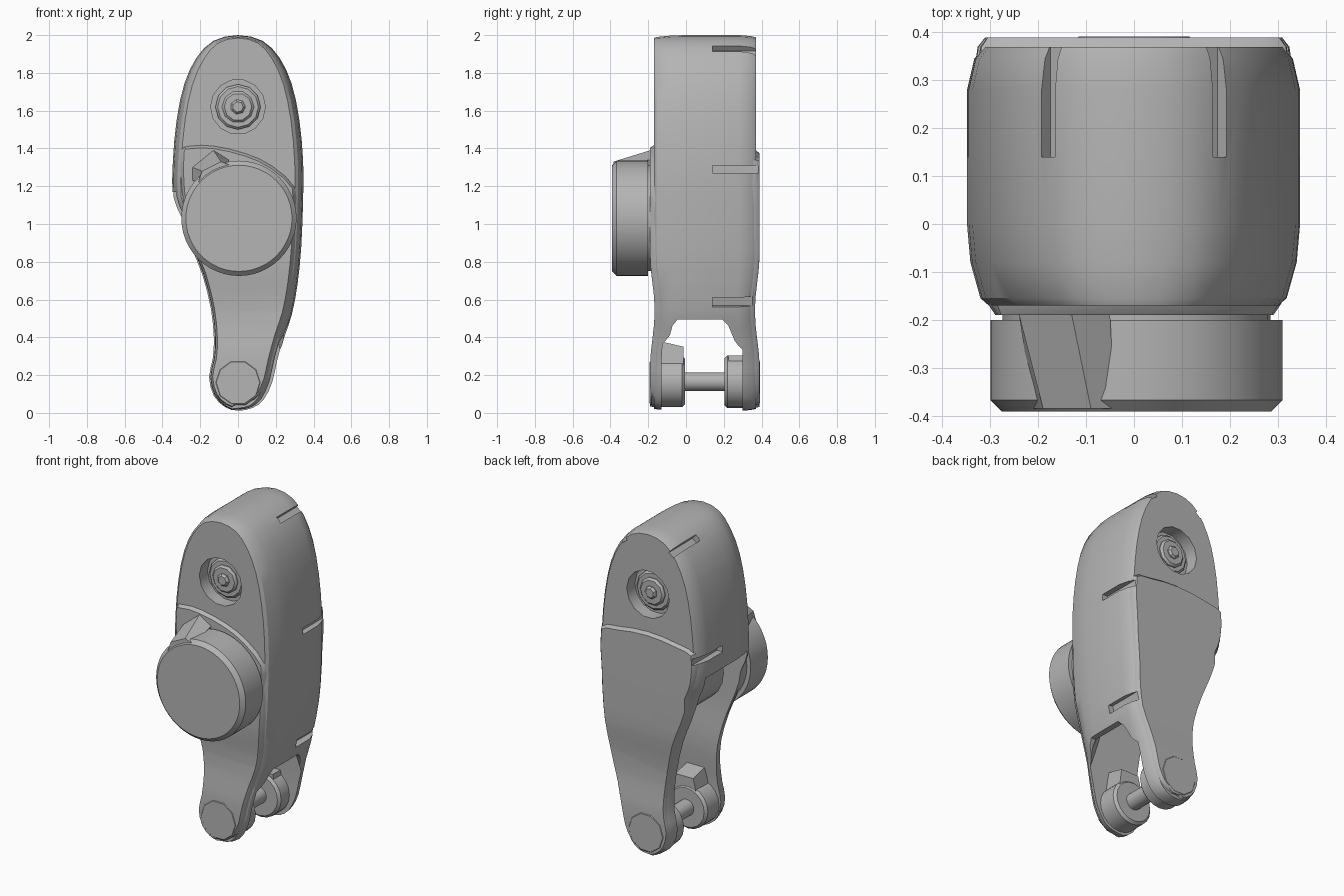
import bpy, bmesh, math
from mathutils import Vector

cube = bpy.data.objects.get("Cube")
if cube:
    bpy.data.objects.remove(cube, do_unlink=True)

grey = bpy.data.materials.new("plain_grey")
COLOR = (0.46, 0.46, 0.46, 1)
grey.use_nodes = True
grey.diffuse_color = COLOR
grey.node_tree.nodes["Principled BSDF"].inputs["Base Color"].default_value = COLOR


# Helpers: outlines lie in the x-z plane and are lofted along y
def circle(x, z, r, n=32):
    return [Vector((x + r * math.cos(math.tau * i / n), z + r * math.sin(math.tau * i / n)))
            for i in range(n)]


def rounded(points):
    """Smooth a closed outline by adding a curved midpoint to each edge."""
    p = [Vector(q) for q in points]
    n = len(p)
    out = []
    for i in range(n):
        out.append(p[i])
        out.append((9 * (p[i] + p[(i + 1) % n]) - p[i - 1] - p[(i + 2) % n]) / 16)
    return out


def inset(points, d, upright=1.0):
    """Move a counter-clockwise outline inwards by d, less along the sharp open side."""
    n = len(points)
    out = []
    for i, p in enumerate(points):
        t = (points[(i + 1) % n] - points[i - 1]).normalized()
        tight = .4 if p.x < 0 and p.y < 1 else 1
        out.append(p + Vector((-t.y, t.x * upright)) * d * tight)
    return out


def loft(name, sections):
    """Skin outlines given as (y, points) and cap both ends."""
    bm = bmesh.new()
    rings = [[bm.verts.new((p[0], y, p[1])) for p in pts] for y, pts in sections]
    n = len(rings[0])
    for a, b in zip(rings, rings[1:]):
        for i in range(n):
            j = (i + 1) % n
            bm.faces.new((a[i], a[j], b[j], b[i]))
    bm.faces.new(rings[0])
    bm.faces.new(rings[-1])
    bmesh.ops.recalc_face_normals(bm, faces=bm.faces[:])
    mesh = bpy.data.meshes.new(name)
    bm.to_mesh(mesh)
    bm.free()
    mesh.materials.append(grey)
    obj = bpy.data.objects.new(name, mesh)
    bpy.context.collection.objects.link(obj)
    return obj


def prism(name, points, y0, y1):
    return loft(name, [(y0, points), (y1, points)])


def disc(name, x, z, r, y0, y1, bevel=0.0, n=32):
    """Cylinder along y; the bevel is on the y0 end."""
    sections = [(y0, circle(x, z, r - bevel, n)), (y1, circle(x, z, r, n))]
    if bevel:
        step = bevel * (1 if y1 > y0 else -1)
        sections.insert(1, (y0 + step, circle(x, z, r, n)))
    return loft(name, sections)


def cut(obj, cutters):
    for c in cutters:
        c.hide_render = True
        m = obj.modifiers.new("cut", 'BOOLEAN')
        m.operation = 'DIFFERENCE'
        m.solver = 'EXACT'
        m.object = c
    bpy.context.view_layer.update()
    graph = bpy.context.evaluated_depsgraph_get()
    mesh = bpy.data.meshes.new_from_object(obj.evaluated_get(graph))
    obj.modifiers.clear()
    obj.data = mesh
    for c in cutters:
        bpy.data.objects.remove(c, do_unlink=True)


def pinch(obj, low=.24, high=.84, depth=.024, steps=8):
    """Hollow the outer faces of the fork legs slightly towards the middle."""
    bm = bmesh.new()
    bm.from_mesh(obj.data)
    for i in range(steps + 1):
        z = low + (high - low) * i / steps
        bmesh.ops.bisect_plane(bm, geom=bm.verts[:] + bm.edges[:] + bm.faces[:],
                               plane_co=(0, 0, z), plane_no=(0, 0, 1))
    for v in bm.verts:
        if low < v.co.z < high:
            off = v.co.y - .1
            weight = min(max((abs(off) - .16) / .1, 0), 1)
            bump = math.sin(math.pi * (v.co.z - low) / (high - low)) ** 2
            v.co.y -= math.copysign(depth * weight * bump, off)
    bm.to_mesh(obj.data)
    bm.free()


# Arm silhouette, counter-clockwise from the lower left
lower = [(-.305, 1.04), (-.25, .88), (-.19, .73), (-.145, .55), (-.13, .4), (-.135, .29),
         (-.155, .19), (-.13, .09), (-.07, .03), (0, .01), (.08, .025), (.14, .07),
         (.185, .16), (.21, .27), (.245, .4), (.285, .52), (.315, .68), (.335, .88)]
upper = [(.345, 1.14), (.345, 1.33), (.325, 1.55), (.285, 1.74), (.22, 1.88), (.13, 1.97)]
outline = rounded(lower + upper + [(0, 2)] + [(-x, z) for x, z in reversed(upper)])

# Main body with softened front and back rims
body = loft("arm_body", [(y, inset(outline, d, .35)) for y, d in (
    (-.17, .045), (-.155, .028), (-.08, .007), (0, 0), (.28, 0), (.345, .015), (.37, .035))])


# Fork slot, open below and along the right side, flaring out to thin legs
def slot_shape(roof):
    return [(-.5, 1.17), (-.5, -.2), (.5, -.2), (.5, roof), (.24, roof),
            (.08, .82), (-.1, .9), (-.12, 1.17)]


cutters = [loft("slot_cutter", [(y, slot_shape(z)) for y, z in (
    (-.13, .28), (-.075, .46), (-.045, .495), (.19, .495), (.225, .46), (.3, .28))])]

# Round sockets on the front and back
cutters.append(disc("front_socket_cutter", 0, 1.62, .145, -.3, -.09, n=14))
cutters.append(disc("back_socket_cutter", 0, 1.62, .145, .5, .29, n=14))


# Narrow side notches near the back
def notch(x, z, angle, width):
    nrm = Vector((math.cos(angle), math.sin(angle)))
    side = Vector((-nrm.y, nrm.x)) * width / 2
    c = Vector((x, z))
    pts = [c - nrm * .035 - side, c + nrm * .06 - side, c + nrm * .06 + side, c - nrm * .035 + side]
    return prism("notch_cutter", pts, .14, .45)


for s in (-1, 1):
    for x, z, a in ((.18, 1.93, .9), (.345, 1.29, 0)):
        cutters.append(notch(s * x, z, a if s > 0 else math.pi - a, .04))
cutters.append(notch(.3, .585, -.25, .05))
cut(body, cutters)
pinch(body)

# Raised cover plates on the lower front and lower back
front_shape = rounded(lower + [(.335, 1.05), (.335, 1.21), (.2, 1.34), (.05, 1.41), (-.12, 1.45),
                               (-.26, 1.45), (-.335, 1.4), (-.335, 1.17)])
front_cover = loft("front_cover", [(-.145, inset(front_shape, .03)), (-.165, inset(front_shape, .035)),
                                   (-.19, inset(front_shape, .052))])
pinch(front_cover)
back_shape = rounded(lower + [(.345, 1.08), (.345, 1.35), (.2, 1.4), (0, 1.42),
                              (-.2, 1.4), (-.345, 1.35), (-.345, 1.15)])
back_cover = loft("back_cover", [(.335, inset(back_shape, .025)), (.37, inset(back_shape, .03)),
                                 (.389, inset(back_shape, .045))])
cut(back_cover, [notch(s * .345, 1.29, 0 if s > 0 else math.pi, .04) for s in (-1, 1)]
    + [notch(.3, .585, -.25, .05)])
pinch(back_cover)

# Stepped fittings inside the sockets
for side, face, inward in (("front", -.17, 1), ("back", .37, -1)):
    for part, r, depth, n in (("ring", .12, .05, 12), ("collar", .085, .032, 10), ("hub", .04, .015, 7)):
        disc(f"{side}_socket_{part}", 0, 1.62, r, face + inward * depth, face + inward * .1, .012, n)

# Motor drum with its neck, inner rotor and cable tab
disc("motor_neck", .005, 1.03, .28, -.21, -.15)
disc("motor_drum", .005, 1.03, .305, -.392, -.2, .024, 48)
disc("inner_rotor", -.02, 1.04, .21, -.07, .24, .03, 20)
loft("cable_tab", [
    (-.385, [(-.21, 1.22), (-.1, 1.2), (-.04, 1.31), (-.09, 1.33), (-.19, 1.28)]),
    (-.19, [(-.24, 1.23), (-.1, 1.2), (-.05, 1.34), (-.13, 1.39), (-.24, 1.3)])])

# Fork lugs, blocks, pin and end caps
disc("front_lug", 0, .165, .135, -.005, -.15, .015, 20)
disc("back_lug", 0, .165, .14, .205, .35, .015, 20)
block = [(-.08, .2), (.1, .2), (.08, .32), (-.04, .32)]
loft("front_lug_block", [(-.14, [(x, z + (.06 if z > .3 else 0)) for x, z in block]),
                         (-.012, [(x, z + (.03 if z > .3 else 0)) for x, z in block])])
prism("back_lug_block", [(x, z - .015) for x, z in block], .225, .32)
disc("fork_pin", 0, .165, .05, -.03, .23, n=16)
disc("front_end_cap", 0, .16, .125, -.193, -.15, .01, 10)
disc("back_end_cap", 0, .16, .125, .392, .35, .01, 10)

# Smooth shading that keeps edges sharp
bpy.ops.object.select_all(action='DESELECT')
for obj in bpy.context.collection.objects:
    if obj.type == 'MESH' and obj.data.materials and obj.data.materials[0] == grey:
        obj.select_set(True)
        bpy.context.view_layer.objects.active = obj
bpy.ops.object.shade_smooth_by_angle(angle=math.radians(32))
